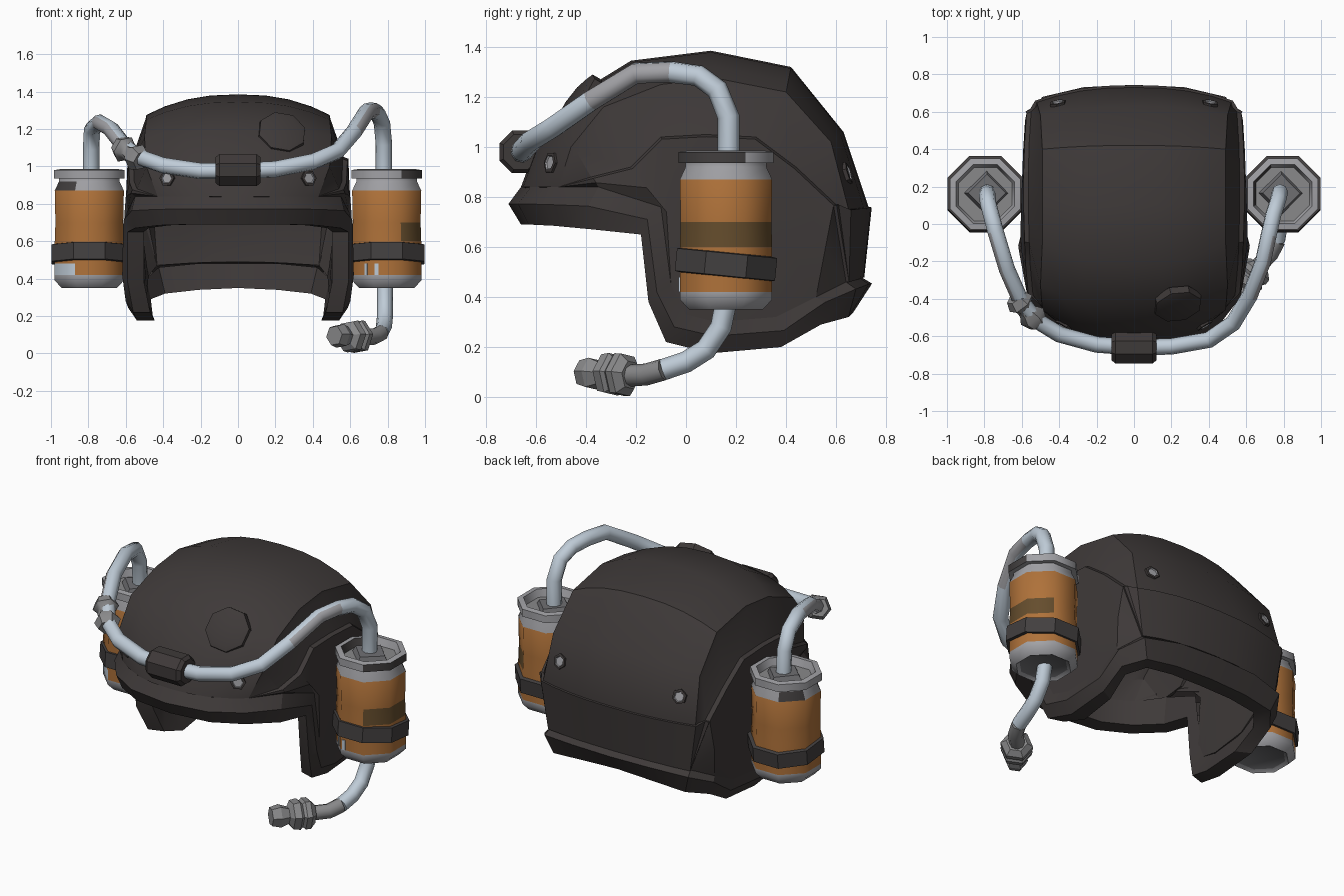
import bpy, bmesh, math
from mathutils import Matrix, Vector

cube = bpy.data.objects.get("Cube")
if cube:
    bpy.data.objects.remove(cube, do_unlink=True)


def material(name, rgb):
    m = bpy.data.materials.new(name)
    m.use_nodes = True
    m.diffuse_color = (*rgb, 1)
    m.node_tree.nodes["Principled BSDF"].inputs["Base Color"].default_value = (*rgb, 1)
    return m


CHARCOAL = material("charcoal shell", (.048, .041, .040))
STRAP = material("dark rubber", (.055, .05, .05))
ORANGE = material("orange label", (.43, .168, .042))
BROWN = material("brown label", (.13, .074, .026))
SILVER = material("silver metal", (.36, .36, .38))
GREY = material("grey fitting", (.25, .25, .255))
STEEL = material("dull steel", (.16, .16, .17))
PALE = material("pale tube", (.52, .6, .68))

made = []


def finish(name, bm, mats, pick=None):
    """Turn a bmesh into a named object, colouring faces with pick(face)."""
    bm.normal_update()
    if pick:
        for f in bm.faces:
            f.material_index = pick(f)
    me = bpy.data.meshes.new(name)
    bm.to_mesh(me)
    bm.free()
    ob = bpy.data.objects.new(name, me)
    bpy.context.collection.objects.link(ob)
    for m in mats:
        me.materials.append(m)
    made.append(ob)
    return ob


def skin(rows, closed=False):
    """Join rows of points with quads."""
    bm = bmesh.new()
    vs = [[bm.verts.new(p) for p in row] for row in rows]
    n = len(rows[0])
    for a, b in zip(vs, vs[1:]):
        for i in range(n if closed else n - 1):
            j = (i + 1) % n
            bm.faces.new((a[i], a[j], b[j], b[i]))
    bmesh.ops.remove_doubles(bm, verts=bm.verts, dist=.0005)
    bm.normal_update()
    return bm


def half_shell(name, rows, thickness=0, offset=0):
    """Mirrored sheet with outward normals, thickened if asked."""
    bm = skin(rows)
    centre = Vector((0, .1, .6))
    facing = sum(f.normal.dot(f.calc_center_median() - centre) * f.calc_area() for f in bm.faces)
    if facing < 0:
        bmesh.ops.reverse_faces(bm, faces=bm.faces)
    ob = finish(name, bm, [CHARCOAL])
    mirror = ob.modifiers.new("mirror", 'MIRROR')
    mirror.use_clip = True
    if thickness:
        solid = ob.modifiers.new("thickness", 'SOLIDIFY')
        solid.thickness = thickness
        solid.offset = offset
    return ob


def lathe(name, profile, sides, loc, mats, axis=(0, 0, 1), pick=None, phase=.5):
    """Spin a (radius, height) profile, then turn it to the axis."""
    angles = [2 * math.pi * (i + phase) / sides for i in range(sides)]
    bm = skin([[(r * math.cos(a), r * math.sin(a), h) for a in angles] for r, h in profile], True)
    bmesh.ops.recalc_face_normals(bm, faces=bm.faces)
    ob = finish(name, bm, mats, pick)
    ob.rotation_mode = 'QUATERNION'
    ob.rotation_quaternion = Vector((0, 0, 1)).rotation_difference(Vector(axis).normalized())
    ob.location = loc
    return ob


def tube(name, points, radius, mats):
    cu = bpy.data.curves.new(name, 'CURVE')
    cu.dimensions = '3D'
    cu.bevel_depth = radius
    cu.bevel_resolution = 2
    cu.use_fill_caps = True
    sp = cu.splines.new('POLY')
    sp.points.add(len(points) - 1)
    for p, co in zip(sp.points, points):
        p.co = (*co, 1)
    for m in mats:
        cu.materials.append(m)
    ob = bpy.data.objects.new(name, cu)
    bpy.context.collection.objects.link(ob)
    made.append(ob)
    return ob


# Rim trim: lower and upper edge, front centre to back centre, with a swollen middle
rim = [(0, -.66, .69), (.25, -.63, .69), (.42, -.53, .685), (.55, -.37, .67), (.59, -.18, .65),
       (.59, -.15, .38), (.56, -.08, .22), (.54, .1, .175), (.54, .38, .2), (.54, .54, .29),
       (.45, .65, .32), (.25, .67, .34), (0, .67, .35)]
upper = [(0, -.66, .84), (.25, -.62, .84), (.43, -.51, .84), (.55, -.35, .84), (.59, -.1, .76),
         (.6, -.06, .45), (.59, 0, .33), (.58, .12, .3), (.57, .36, .32), (.56, .52, .4),
         (.48, .64, .46), (.26, .69, .48), (0, .7, .48)]


def outward(p, dx, dy):
    """Push a point sideways, away from the middle of the head."""
    d = Vector((p[0], p[1] - .1)).normalized()
    return Vector((p[0] + d.x * dx, p[1] + d.y * dy, p[2]))


swell = [outward(Vector(a).lerp(Vector(b), .55 if a[1] < .4 else .8), .025, .05) for a, b in zip(rim, upper)]
inner = [[outward(p, -depth, -depth) for p in row] for row, depth in ((upper, .085), (rim, .095))]
half_shell("rim_trim", [*inner, rim, swell, upper])

# Shell: centre ridge, crown edge and ear panel edge, front to back
side = [Vector(p) for p in upper[2:11]]
ridge = [(-.66, .84), (-.6, 1), (-.44, 1.21), (-.22, 1.345), (.1, 1.385),
         (.42, 1.32), (.63, 1.06), (.73, .76), (.7, .48)]
ridge = [Vector((0, y, z)) for y, z in ridge]
mid = [(.49, -.46, 1), (.5, -.33, 1.16), (.49, -.1, 1.25), (.49, .12, 1.275),
       (.49, .4, 1.22), (.5, .58, 1.02), (.52, .65, .75)]
crown = [side[0], *map(Vector, mid), side[8]]
ear = [(.54, -.38, .88), (.555, -.22, .92), (.56, -.1, 1.04), (.565, .08, 1.05),
       (.565, .28, 1.04), (.56, .44, .92), (.55, .6, .77)]
ear = [side[0], *map(Vector, ear), side[8]]


def across(t):
    return [Vector((c.x * t, *a.lerp(c, t ** 2.4).yz)) for a, c in zip(ridge, crown)]


def shifted(row, dx, shrink=1):
    """Move the inner points of a row sideways and towards the middle."""
    hub = Vector((0, .1, .6))
    moved = [Vector((p.x + dx, *(hub + (p - hub) * shrink).yz)) for p in row[1:-1]]
    return [row[0], *moved, row[-1]]


ear_out = shifted(ear, .025, .98)
bulge = shifted([a.lerp(b, .5) for a, b in zip(ear_out, side)], .015)
band = [across(t) for t in (0, .3, .55, .8, 1)]
shell = half_shell("helmet_shell", band + [shifted(crown, .005, .965), ear, ear_out, bulge, side], .085, -1)

# Raised panel across the lower back
half_shell("rear_panel", [row[7:] for row in band + [ear, ear_out]], .02, .3)

# Bolts and front badge sit on the shell surface
bpy.context.view_layer.update()


def on_shell(p):
    _, at, normal, _ = shell.closest_point_on_mesh(Vector(p))
    return at, normal


for label, spot in (("front", (.39, -.56, .94)), ("back", (.41, .66, .9))):
    at, n = on_shell(spot)
    for tag, s in (("left", 1), ("right", -1)):
        flip = Vector((s, 1, 1))
        lathe(f"{label}_bolt_{tag}", [(0, -.01), (.045, -.01), (.045, .01), (.032, .012), (.028, .006), (0, .006)],
              6, at * flip, [CHARCOAL, SILVER], n * flip,
              lambda f: int(f.calc_center_median().xy.length < .028))
at, n = on_shell((.24, -.46, 1.2))
lathe("front_badge", [(0, -.03), (.135, -.03), (.13, .01), (.1, .02), (0, .02)], 8, at, [CHARCOAL], n)


# Drink cans, each with a strap and a nut around the tube
can = [(0, .365), (.14, .365), (.16, .35), (.2, .39), (.2, .42), (.2, .48), (.2, .6), (.196, .7),
       (.2, .87), (.175, .92), (.175, .935), (.205, .935), (.205, .98), (.17, .985), (.155, .94), (0, .94)]
for tag, s in (("left", 1), ("right", -1)):
    def can_colour(f, s=s):
        z, n = f.calc_center_median().z, f.normal
        out = n.x * s
        if z < .367 and n.z < -.9:
            return 5
        if z < .945 and n.z > .9:
            return 6
        if s > 0 and .93 < z < .97 and out > .5 and n.y < .3:
            return 3
        if .42 < z < .87:
            if s > 0 and .6 < z < .7 and out > .3:
                return 2
            if s < 0 and z < .48 and out > .3 and n.y < -.3:
                return 4
            return 1
        if s < 0 and .87 < z < .92 and out > .3 and abs(n.y) > .3:
            return 3
        return 0
    x = .795 * s
    lathe(f"{tag}_can", can, 8, (x, .16, 0), [SILVER, ORANGE, BROWN, STRAP, PALE, STEEL, GREY], pick=can_colour)
    lathe(f"{tag}_can_strap", [(.19, -.05), (.218, -.045), (.218, .045), (.19, .05), (.19, -.05)],
          8, (x, .16, .53), [STRAP], (0, .1, 1))
    lathe(f"{tag}_can_nut", [(0, -.01), (.12, -.01), (.1, .025), (0, .025)], 4, (x * .99, .165, .945),
          [STEEL], (.05, 0, 1), phase=0)

# Pale label stripes low on the front of the left can
for i, (turn, slide) in enumerate(((-90, -.055), (-135, .03))):
    spin = Matrix.Rotation(math.radians(turn), 4, 'Z')
    bm = bmesh.new()
    bmesh.ops.create_cube(bm, size=1, matrix=Matrix.Translation((.795, .16, .45)) @ spin
                          @ Matrix.Translation((.185, slide, 0)) @ Matrix.Diagonal((.008, .02, .06, 1)))
    finish(f"label_stripe_{i + 1}", bm, [PALE])

# Drinking tube over the brow, and the mouth tube below the left can
brow = tube("brow_tube", [(.78, .17, .93), (.78, .17, 1.12), (.77, .125, 1.23), (.745, .05, 1.285),
                          (.72, -.06, 1.3), (.69, -.2, 1.295), (.62, -.38, 1.185), (.53, -.53, 1.08),
                          (.4, -.62, 1.025), (.2, -.655, .985), (0, -.66, .975), (-.2, -.645, .975),
                          (-.4, -.59, 1.005), (-.53, -.51, 1.05), (-.61, -.4, 1.11), (-.68, -.24, 1.2),
                          (-.74, -.04, 1.235), (-.78, .11, 1.2), (-.785, .16, 1.1), (-.785, .17, .93)],
            .044, [PALE, SILVER])
tube("mouth_tube", [(.785, .16, .38), (.785, .14, .28), (.785, .08, .19), (.78, 0, .14), (.765, -.09, .11)],
     .043, [PALE])
tube("mouth_tube_end", [(.765, -.09, .11), (.73, -.16, .09), (.65, -.24, .085)], .044, [GREY])

# Fittings along the tube
lathe("brow_clip", [(0, -.12), (.075, -.12), (.092, -.1), (.092, .1), (.075, .12), (0, .12)],
      8, (0, -.66, .98), [CHARCOAL], (1, 0, 0))
lathe("tube_connector", [(0, -.1), (.055, -.1), (.075, -.05), (.05, -.01), (.05, .02), (.075, .05), (.055, .1), (0, .1)],
      6, (-.575, -.46, 1.07), [GREY], (-.6, .7, .4))
lathe("mouthpiece", [(0, 0), (.06, 0), (.092, .03), (.092, .06), (.078, .075), (.092, .09), (.085, .13),
                     (.05, .15), (.068, .2), (.055, .25), (0, .25)],
      6, (.67, -.22, .088), [GREY], (-.62, -.78, .03))

# Bake modifiers and curves, then smooth all but the sharp edges
for ob in made:
    bpy.ops.object.select_all(action='DESELECT')
    ob.select_set(True)
    bpy.context.view_layer.objects.active = ob
    bpy.ops.object.convert(target='MESH')
    rounded = "tube" in ob.name or ob.name.endswith("can")
    bpy.ops.object.shade_smooth_by_angle(angle=.84 if rounded else .5)

# Worn patches on the outer side of the brow tube
for f in brow.data.polygons:
    c = f.center
    if -.38 < c.y < -.08 and c.z > 1.12 and f.normal.x * c.x > .3:
        f.material_index = 1
